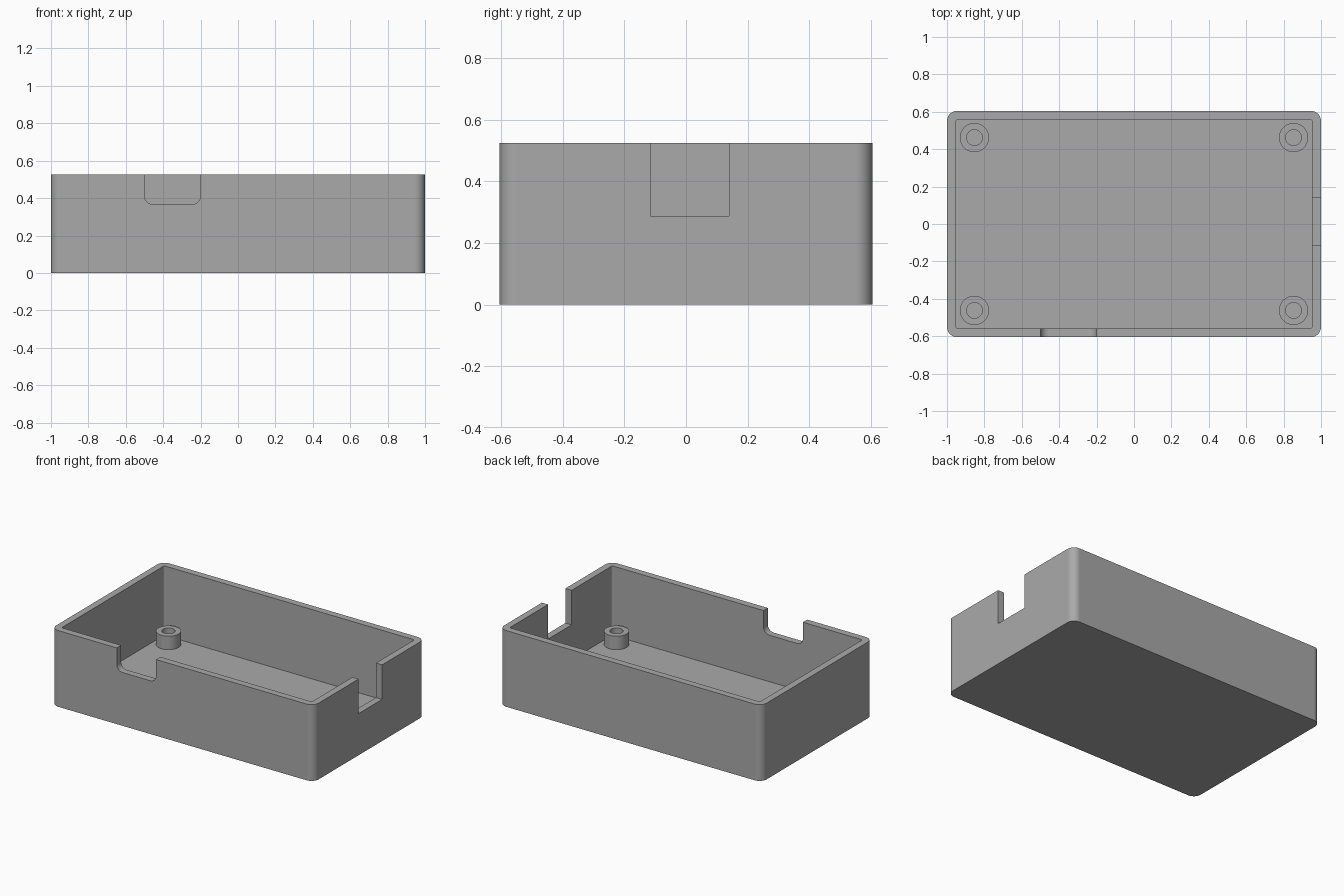
import bpy, bmesh, math
from mathutils import Matrix, Vector

if "Cube" in bpy.data.objects:
    bpy.data.objects.remove(bpy.data.objects["Cube"], do_unlink=True)

HX, HY, HEIGHT = 1.0, 0.605, 0.525
WALL, FLOOR = 0.047, 0.047

grey = bpy.data.materials.new("plain grey plastic")
grey.use_nodes = True
colour = (0.4, 0.4, 0.4, 1)
grey.diffuse_color = colour
grey.node_tree.nodes["Principled BSDF"].inputs["Base Color"].default_value = colour


def make_object(name, bm):
    mesh = bpy.data.meshes.new(name)
    bmesh.ops.recalc_face_normals(bm, faces=bm.faces[:])
    bm.to_mesh(mesh)
    bm.free()
    mesh.materials.append(grey)
    obj = bpy.data.objects.new(name, mesh)
    bpy.context.collection.objects.link(obj)
    return obj


def block(name, low, high, radius=0.0, edge_rule=None):
    """Box between two corners, with the edges picked by a rule rounded."""
    low, high = Vector(low), Vector(high)
    bm = bmesh.new()
    bmesh.ops.create_cube(bm, size=1)
    bmesh.ops.transform(bm, verts=bm.verts[:], matrix=Matrix.Translation((low + high) / 2)
                        @ Matrix.Diagonal((*(high - low), 1)))
    if edge_rule:
        edges = [e for e in bm.edges if edge_rule(e.verts[0].co, e.verts[1].co)]
        bmesh.ops.bevel(bm, geom=edges, offset=radius, segments=10,
                        affect='EDGES', profile=0.5)
    return make_object(name, bm)


def cylinder(name, radius, x, y, z0, z1):
    bm = bmesh.new()
    bmesh.ops.create_cone(bm, cap_ends=True, segments=48, radius1=radius, radius2=radius,
                          depth=z1 - z0, matrix=Matrix.Translation((x, y, (z0 + z1) / 2)))
    return make_object(name, bm)


def combine(target, tool, operation):
    """Apply a boolean and discard the tool object."""
    mod = target.modifiers.new("combine", 'BOOLEAN')
    mod.operation, mod.solver, mod.object = operation, 'EXACT', tool
    bpy.ops.object.select_all(action='DESELECT')
    bpy.context.view_layer.objects.active = target
    target.select_set(True)
    bpy.ops.object.modifier_apply(modifier=mod.name)
    bpy.data.objects.remove(tool, do_unlink=True)


def upright(a, b):
    return abs(a.z - b.z) > 0.1


def lower_slot_edge(a, b):
    return abs(a.y - b.y) > 0.1 and a.z < HEIGHT


# Rounded tray, open at the top
tray = block("enclosure_tray", (-HX, -HY, 0), (HX, HY, HEIGHT), 0.055, upright)
cavity = block("cavity_cutter", (WALL - HX, WALL - HY, FLOOR),
               (HX - WALL, HY - WALL, HEIGHT + 0.1), 0.012, upright)
combine(tray, cavity, 'DIFFERENCE')

# Front notch with rounded lower corners, and square side notch
front_notch = block("front_notch_cutter", (-0.5, -HY - 0.1, 0.367),
                    (-0.2, -HY + 0.08, HEIGHT + 0.1), 0.045, lower_slot_edge)
combine(tray, front_notch, 'DIFFERENCE')
side_notch = block("side_notch_cutter", (HX - 0.08, -0.115, 0.287),
                   (HX + 0.1, 0.14, HEIGHT + 0.1))
combine(tray, side_notch, 'DIFFERENCE')

# Four hollow screw posts standing on the floor
posts = []
for side, sx in (("right", -1), ("left", 1)):
    for end, sy in (("front", -1), ("back", 1)):
        x, y = sx * 0.853, sy * 0.462
        post = cylinder(f"{end}_{side}_screw_post", 0.078, x, y, FLOOR, 0.14)
        hole = cylinder("hole_cutter", 0.042, x, y, 0, 0.3)
        combine(post, hole, 'DIFFERENCE')
        posts.append(post)

# Smooth the curved walls and keep the flat ones flat
for obj in [tray] + posts:
    bpy.ops.object.select_all(action='DESELECT')
    bpy.context.view_layer.objects.active = obj
    obj.select_set(True)
    bpy.ops.object.shade_smooth_by_angle(angle=math.radians(30))
    weighted = obj.modifiers.new("flat_face_normals", 'WEIGHTED_NORMAL')
    weighted.keep_sharp = True
